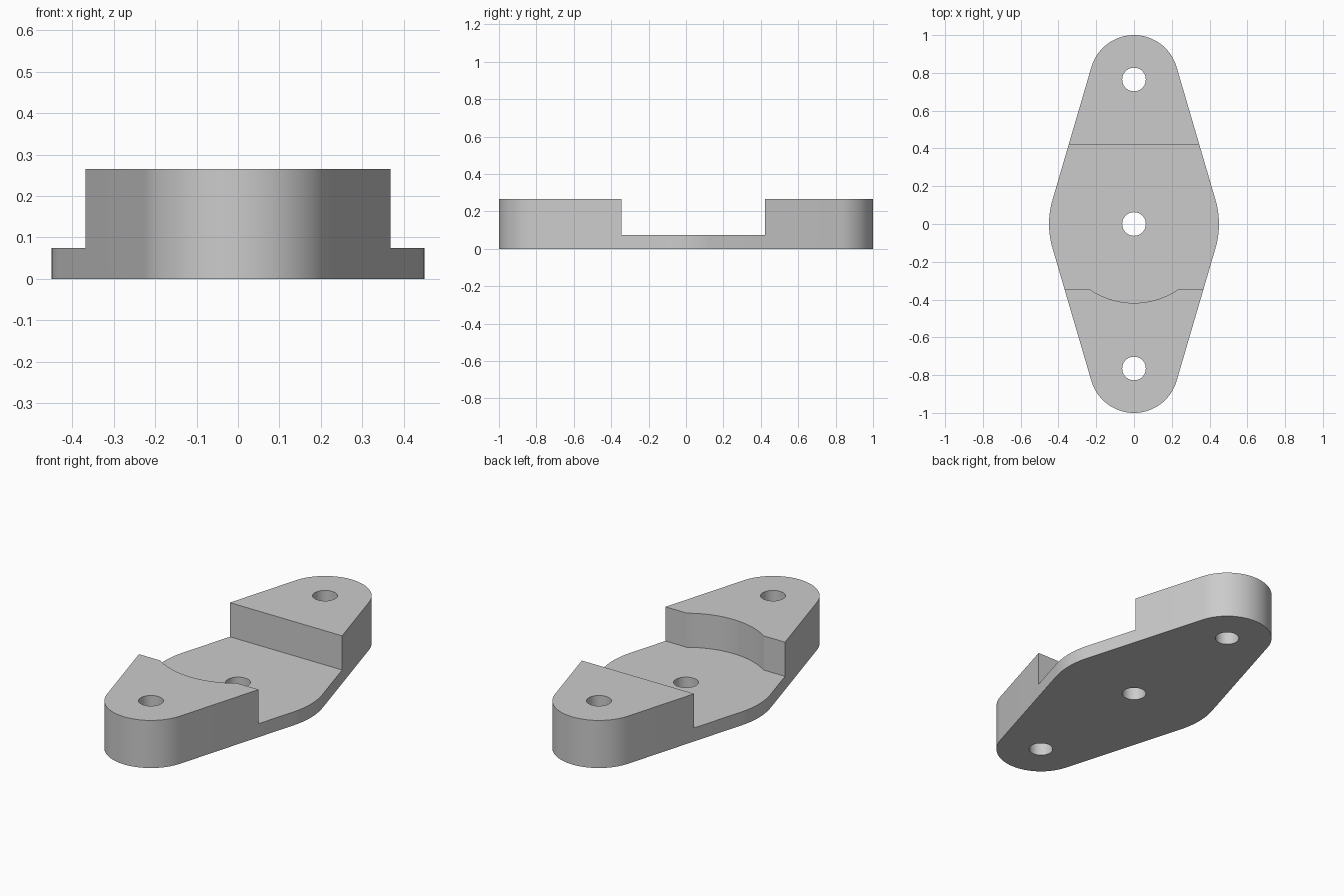
import bpy
import bmesh
from math import sin, cos, asin, pi, radians

if "Cube" in bpy.data.objects:
    bpy.data.objects.remove(bpy.data.objects["Cube"])

HEIGHT, FLOOR = 0.265, 0.075
END_Y, END_R, MID_R, HOLE_R = 0.765, 0.235, 0.45, 0.0625
POCKET_R, POCKET_FRONT, POCKET_BACK = 0.418, -0.345, 0.422


def arc(cy, r, start, end, steps=24):
    """Points on an arc centred on the y axis."""
    angles = [start + (end - start) * i / steps for i in range(steps + 1)]
    return [(r * cos(a), cy + r * sin(a)) for a in angles]


def prism(name, outline, z0, z1):
    """Extrude a flat counter-clockwise outline from z0 to z1."""
    bm = bmesh.new()
    face = bm.faces.new([bm.verts.new((x, y, z0)) for x, y in outline])
    new = bmesh.ops.extrude_face_region(bm, geom=[face])["geom"]
    verts = [v for v in new if isinstance(v, bmesh.types.BMVert)]
    bmesh.ops.translate(bm, vec=(0, 0, z1 - z0), verts=verts)
    bmesh.ops.recalc_face_normals(bm, faces=bm.faces)
    mesh = bpy.data.meshes.new(name)
    bm.to_mesh(mesh)
    bm.free()
    obj = bpy.data.objects.new(name, mesh)
    bpy.context.collection.objects.link(obj)
    return obj


def cut(target, cutter):
    """Subtract a cutter, then discard it."""
    mod = target.modifiers.new("cut", "BOOLEAN")
    mod.operation, mod.solver, mod.object = "DIFFERENCE", "EXACT", cutter
    bpy.context.view_layer.objects.active = target
    bpy.ops.object.modifier_apply(modifier=mod.name)
    bpy.data.objects.remove(cutter)


# Body: three circles joined by tangent sides
tilt = asin((MID_R - END_R) / END_Y)
outline = (arc(0, MID_R, -tilt, tilt, 12)
           + arc(END_Y, END_R, tilt, pi - tilt, 32)
           + arc(0, MID_R, pi - tilt, pi + tilt, 12)
           + arc(-END_Y, END_R, pi + tilt, 2 * pi - tilt, 32))
body = prism("mounting_bracket", outline, 0, HEIGHT)

# Pocket across the middle, straight at the back and bowed at the front
side = asin(-POCKET_FRONT / POCKET_R)
pocket = ([(1, POCKET_BACK), (-1, POCKET_BACK), (-1, POCKET_FRONT)]
          + arc(0, POCKET_R, pi + side, 2 * pi - side)
          + [(1, POCKET_FRONT)])
cut(body, prism("pocket_cutter", pocket, FLOOR, 1))

# Screw holes
for y in (-END_Y, 0, END_Y):
    cut(body, prism("hole_cutter", arc(y, HOLE_R, 0, 2 * pi, 40)[:-1], -1, 1))

# Plain grey finish
grey = bpy.data.materials.new("grey")
grey.use_nodes = True
grey.diffuse_color = (0.6, 0.6, 0.6, 1)
grey.node_tree.nodes["Principled BSDF"].inputs["Base Color"].default_value = grey.diffuse_color
body.data.materials.clear()
body.data.materials.append(grey)
for poly in body.data.polygons:
    poly.material_index = 0

bpy.ops.object.select_all(action="DESELECT")
body.select_set(True)
bpy.context.view_layer.objects.active = body
bpy.ops.object.shade_smooth_by_angle(angle=radians(30))
